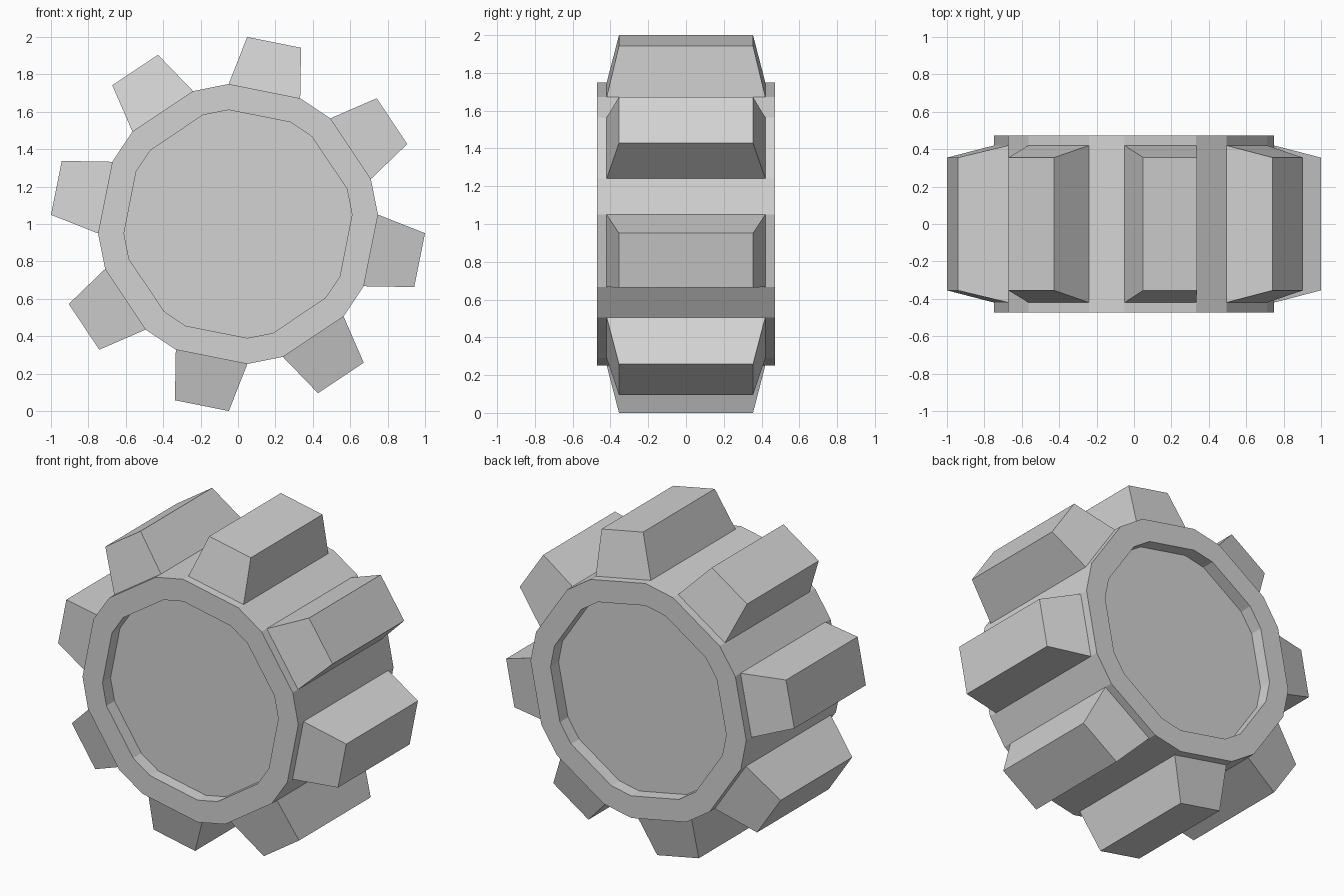
import bpy, bmesh
from math import sin, cos, radians
from mathutils import Matrix, Vector

cube = bpy.data.objects.get("Cube")
if cube:
    bpy.data.objects.remove(cube, do_unlink=True)

TEETH = 8
STEP = radians(360 / TEETH)
FIRST = radians(11.25)           # tilt of the first tooth from vertical
HALF = radians(15.05)            # half angle of a tooth root
RADIUS = 0.75
HALF_DEPTH = 0.472
CENTRE = Vector((0, 0, 1))

grey = bpy.data.materials.new("plain grey")
grey.use_nodes = True
colour = (0.65, 0.65, 0.65, 1)
grey.diffuse_color = colour
grey.node_tree.nodes["Principled BSDF"].inputs["Base Color"].default_value = colour


def add_object(name, bm):
    bmesh.ops.recalc_face_normals(bm, faces=bm.faces[:])
    mesh = bpy.data.meshes.new(name)
    bm.to_mesh(mesh)
    bm.free()
    mesh.materials.append(grey)
    obj = bpy.data.objects.new(name, mesh)
    obj.location = CENTRE
    bpy.context.collection.objects.link(obj)
    return obj


# Hub: prism with alternating wide and narrow sides
bm = bmesh.new()
ring = []
for i in range(TEETH):
    for side in (-HALF, HALF):
        a = FIRST + i * STEP + side
        ring.append(bm.verts.new((RADIUS * sin(a), -HALF_DEPTH, RADIUS * cos(a))))
front = bm.faces.new(ring)
back = bmesh.ops.extrude_face_region(bm, geom=[front], use_keep_orig=True)["geom"]
bmesh.ops.translate(bm, vec=(0, 2 * HALF_DEPTH, 0),
                    verts=[v for v in back if isinstance(v, bmesh.types.BMVert)])
bmesh.ops.recalc_face_normals(bm, faces=bm.faces[:])

# Recessed panel inside an even rim on both ends
for cap in [f for f in bm.faces if len(f.verts) > 4]:
    inward = -cap.normal.copy()
    bmesh.ops.inset_region(bm, faces=[cap], thickness=0.136, use_even_offset=True)
    floor = bmesh.ops.extrude_discrete_faces(bm, faces=[cap])["faces"][0]
    bmesh.ops.translate(bm, vec=inward * 0.08, verts=floor.verts[:])
add_object("hub", bm)

# Teeth: tapered blocks, slightly sunk into the hub
root_height, tip_height = RADIUS * cos(HALF), 0.99
root, tip = Vector((0.195, 0.42)), Vector((0.147, 0.355))
sunk = -0.02 / (tip_height - root_height)
for i in range(TEETH):
    bm = bmesh.new()
    bmesh.ops.create_cube(bm, size=2)
    for v in bm.verts:
        t = 1 if v.co.z > 0 else sunk
        size = root.lerp(tip, t)
        v.co = (v.co.x * size.x, v.co.y * size.y,
                root_height + t * (tip_height - root_height))
    bm.transform(Matrix.Rotation(FIRST + i * STEP, 4, "Y"))
    add_object(f"tooth_{i + 1}", bm)
